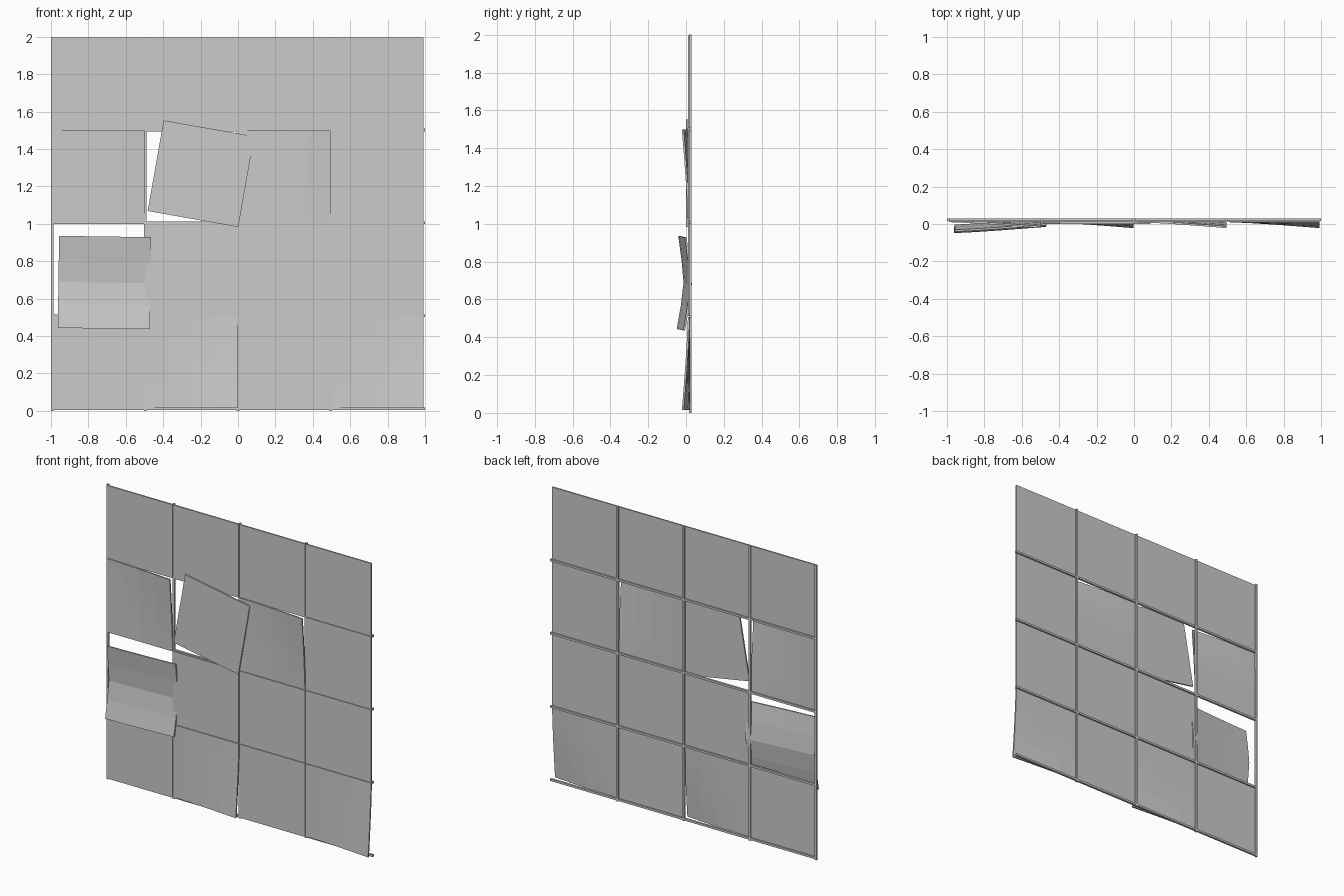
import bpy, bmesh, math
from mathutils import Matrix

if "Cube" in bpy.data.objects:
    bpy.data.objects.remove(bpy.data.objects["Cube"])

P = 0.4965          # grid pitch
X0, Z0 = -0.993, 0.012
S, T = 0.492, 0.010  # tile size and thickness
Y_TILE = 0.015      # tile centre depth


def finish(bm, name):
    bmesh.ops.recalc_face_normals(bm, faces=bm.faces)
    me = bpy.data.meshes.new(name)
    bm.to_mesh(me)
    bm.free()
    ob = bpy.data.objects.new(name, me)
    bpy.context.collection.objects.link(ob)
    return ob


def box(name, lo, hi):
    bm = bmesh.new()
    bmesh.ops.create_cube(bm, size=1)
    for v in bm.verts:
        v.co = [(a + b) / 2 + c * (b - a) for a, b, c in zip(lo, hi, v.co)]
    return finish(bm, name)


def clamp(t):
    return min(1.0, max(0.0, t))


def tile(name, x, y, z, bend=None, angle=0):
    """Square tile centred on x, y, z; bend(u, v) gives the depth offset."""
    bm = bmesh.new()
    n = 4 if bend else 1
    bmesh.ops.create_grid(bm, x_segments=n, y_segments=n, size=S / 2)
    bmesh.ops.rotate(bm, verts=bm.verts, matrix=Matrix.Rotation(math.pi / 2, 3, 'X'))
    geo = bmesh.ops.extrude_face_region(bm, geom=bm.faces[:], use_keep_orig=True)
    moved = {v for v in geo['geom'] if isinstance(v, bmesh.types.BMVert)}
    for v in bm.verts:
        y_off = T / 2 if v in moved else -T / 2
        if bend:
            y_off += bend(clamp(v.co.x / S + 0.5), clamp(v.co.z / S + 0.5))
        v.co.y = y_off
    ob = finish(bm, name)
    ob.location = (x, y, z)
    ob.rotation_euler[1] = angle
    return ob


def top_corner(u, v):
    return -0.032 * (u * v) ** 1.3


def bottom_corner(u, v):
    return top_corner(u, 1 - v)


def warped(u, v):
    # tilted sheet with its top and bottom edges curling forward
    curl = 0.028 * clamp(2 * v - 1) ** 1.3 + 0.036 * clamp(1 - 2 * v) ** 1.3
    return -0.006 + 0.034 * u ** 1.2 - curl


# support grid behind the tiles
for i in range(4):
    x, z = X0 + i * P, Z0 + i * P
    box("vertical_rail", (x - 0.007, 0.016, 0), (x + 0.007, 0.030, 2))
    box("horizontal_rail", (-1, 0.016, z - 0.007), (1, 0.030, z + 0.007))

# tiles, (column, row from bottom)
bends = {(1, 0): bottom_corner, (3, 0): bottom_corner,
         (0, 2): top_corner, (2, 2): top_corner}
for c in range(4):
    for r in range(4):
        if (c, r) in ((0, 1), (1, 2)):
            continue
        tile("bent_tile" if (c, r) in bends else "tile",
             X0 + c * P + 0.003 + S / 2, Y_TILE, Z0 + r * P + 0.003 + S / 2,
             bends.get((c, r)))

# loose tiles
tile("twisted_tile", -0.198, 0.005, 1.268, angle=math.radians(10))
tile("slipped_tile", -0.714, -0.002, 0.686, warped, math.radians(0.8))
